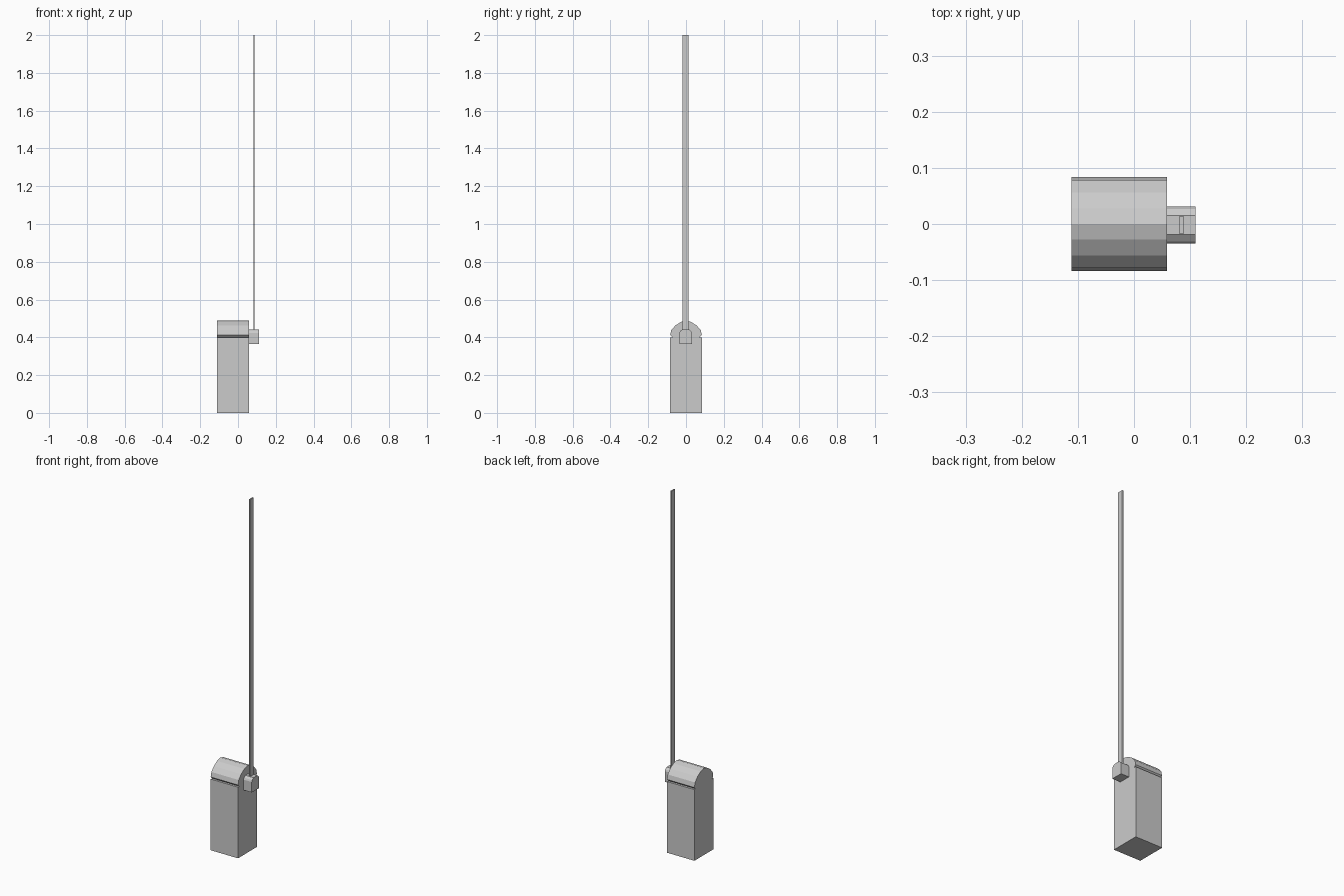
import bpy, bmesh

if "Cube" in bpy.data.objects:
    bpy.data.objects.remove(bpy.data.objects["Cube"])


def prism(name, profile, x0, x1):
    """Extrude a (y, z) outline along x."""
    bm = bmesh.new()
    face = bm.faces.new([bm.verts.new((x0, y, z)) for y, z in profile])
    ext = bmesh.ops.extrude_face_region(bm, geom=[face])
    verts = [v for v in ext["geom"] if isinstance(v, bmesh.types.BMVert)]
    bmesh.ops.translate(bm, verts=verts, vec=(x1 - x0, 0, 0))
    bmesh.ops.recalc_face_normals(bm, faces=bm.faces)
    mesh = bpy.data.meshes.new(name)
    bm.to_mesh(mesh)
    bm.free()
    obj = bpy.data.objects.new(name, mesh)
    bpy.context.collection.objects.link(obj)
    return obj


def symmetric(half, yc=0.0):
    """Mirror a right-hand outline (bottom to top) about y = yc."""
    left = [(-y, z) for y, z in reversed(half) if y > 0]
    return [(y + yc, z) for y, z in half + left]


# Cabinet post
prism("cabinet", symmetric([(0.084, 0), (0.084, 0.40)]), -0.111, 0.059)

# Arched hood, with undercut lower edge forming the seam
hood = [(0.07, 0.398), (0.084, 0.412), (0.078, 0.438), (0.056, 0.463),
        (0.028, 0.481), (0, 0.489)]
prism("hood", symmetric(hood), -0.111, 0.059)

# Pivot bracket on the side
bracket = [(0.033, 0.365), (0.033, 0.424), (0.029, 0.433), (0.017, 0.442)]
prism("pivot_bracket", symmetric(bracket, -0.002), 0.059, 0.11)

# Raised barrier arm
prism("barrier_arm", symmetric([(0.016, 0.42), (0.016, 2.0)], -0.002), 0.081, 0.088)
